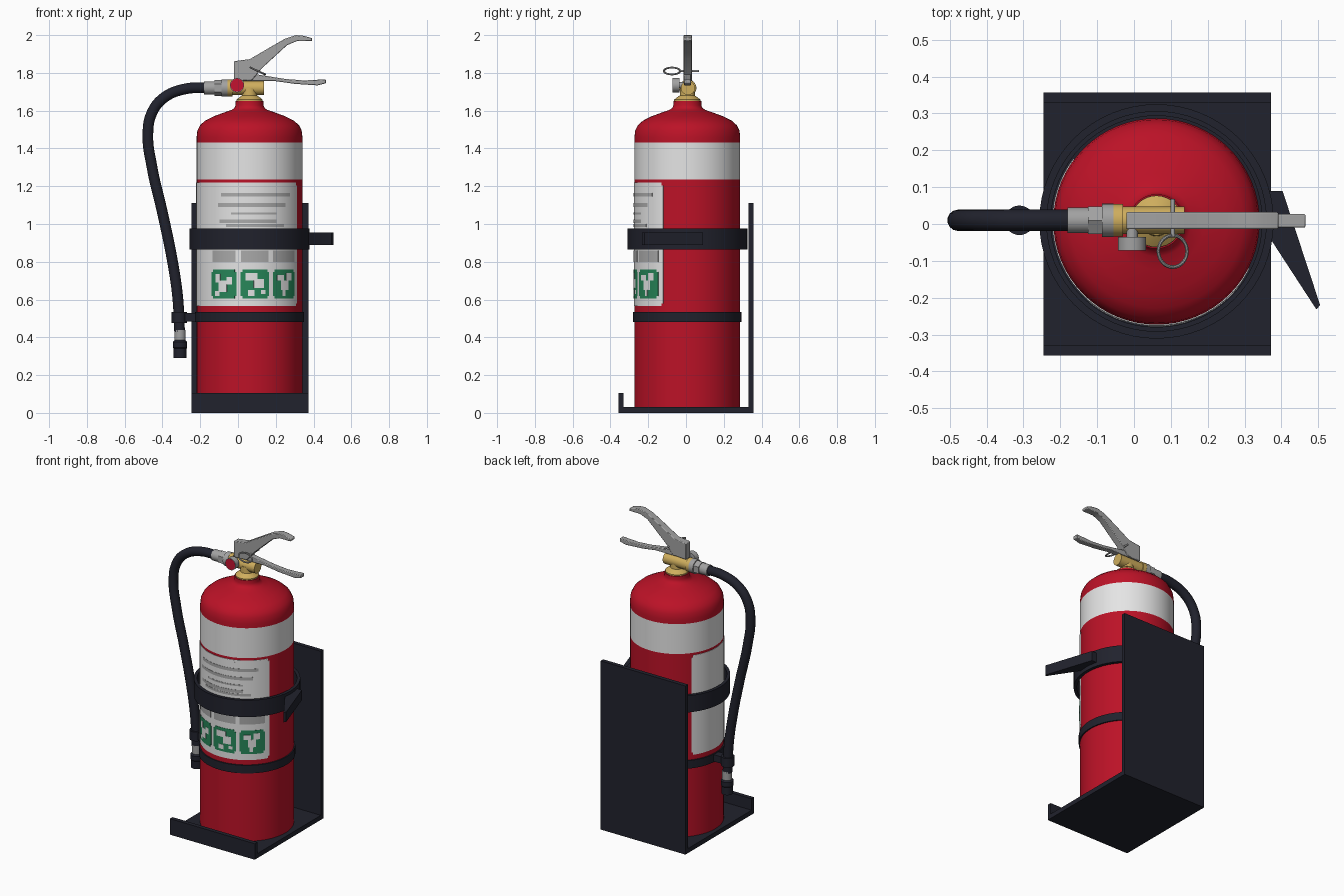
import bpy, bmesh, math
from mathutils import Matrix, Vector

if "Cube" in bpy.data.objects:
    bpy.data.objects.remove(bpy.data.objects["Cube"])

CX, CY = 0.061, 0.007          # cylinder axis


def mat(name, r, g, b):
    m = bpy.data.materials.new(name)
    m.diffuse_color = (r, g, b, 1)
    m.use_nodes = True
    m.node_tree.nodes["Principled BSDF"].inputs["Base Color"].default_value = m.diffuse_color
    return m


RED = mat("red_paint", 0.50, 0.006, 0.02)
WHITE = mat("white", 0.78, 0.78, 0.78)
DARK = mat("dark_rubber", 0.015, 0.016, 0.026)
BRASS = mat("brass", 0.62, 0.42, 0.11)
SILVER = mat("silver", 0.36, 0.36, 0.36)
GREY = mat("print_grey", 0.40, 0.40, 0.40)
GREEN = mat("green", 0.02, 0.24, 0.10)
GAUGE = mat("gauge_red", 0.55, 0.006, 0.03)


def finish(name, bm, mats, smooth=True, bevel=0):
    bmesh.ops.recalc_face_normals(bm, faces=bm.faces)
    me = bpy.data.meshes.new(name)
    bm.to_mesh(me)
    bm.free()
    ob = bpy.data.objects.new(name, me)
    bpy.context.collection.objects.link(ob)
    for m in mats:
        me.materials.append(m)
    if bevel:
        b = ob.modifiers.new("bevel", "BEVEL")
        b.width, b.segments, b.limit_method = bevel, 2, "ANGLE"
    if smooth:
        bpy.ops.object.select_all(action="DESELECT")
        ob.select_set(True)
        bpy.context.view_layer.objects.active = ob
        bpy.ops.object.shade_smooth_by_angle(angle=math.radians(35))
    return ob


def lathe(name, profile, mats, loc, axis="Z", seg=32, closed=False, rule=None):
    """Spin (radius, height) points round an axis through loc."""
    bm = bmesh.new()
    pts = profile + [profile[0]] if closed else profile
    vs = [bm.verts.new((r, 0, z)) for r, z in pts]
    es = [bm.edges.new(p) for p in zip(vs, vs[1:])]
    bmesh.ops.spin(bm, geom=vs + es, axis=(0, 0, 1), cent=(0, 0, 0),
                   angle=2 * math.pi, steps=seg, use_duplicate=False)
    bmesh.ops.remove_doubles(bm, verts=bm.verts, dist=1e-5)
    rot = {"Z": Matrix(), "X": Matrix.Rotation(math.pi / 2, 4, "Y"),
           "Y": Matrix.Rotation(-math.pi / 2, 4, "X")}[axis]
    if rule:
        for f in bm.faces:
            f.material_index = rule(f.calc_center_median())
    bm.transform(Matrix.Translation(loc) @ rot)
    return finish(name, bm, mats)


def rod(name, r, a, b, m, loc, axis="Z", seg=32):
    return lathe(name, [(0, a), (r, a), (r, b), (0, b)], [m], loc, axis, seg)


def box(name, lo, hi, m):
    bm = bmesh.new()
    bmesh.ops.create_cube(bm, size=1)
    lo, hi = Vector(lo), Vector(hi)
    bm.transform(Matrix.Translation((lo + hi) / 2) @ Matrix.Diagonal((*(hi - lo), 1)))
    return finish(name, bm, [m], False)


def slab(name, outline, vec, m, bevel=0):
    """Extrude a flat outline along vec."""
    bm = bmesh.new()
    f = bm.faces.new([bm.verts.new(p) for p in outline])
    g = bmesh.ops.extrude_face_region(bm, geom=[f])["geom"]
    bmesh.ops.translate(bm, vec=vec, verts=[v for v in g if isinstance(v, bmesh.types.BMVert)])
    return finish(name, bm, [m], True, bevel)


def patches(name, rects, r, m):
    """Thin curved plates on the cylinder: (angle0, angle1, z0, z1), degrees."""
    bm = bmesh.new()
    for a0, a1, z0, z1 in rects:
        n = max(2, int((a1 - a0) / 3))
        rings = []
        for i in range(n + 1):
            a = math.radians(a0 + (a1 - a0) * i / n)
            rings.append([bm.verts.new((CX + q * math.cos(a), CY + q * math.sin(a), z))
                          for q, z in ((0.2785, z0), (r, z0), (r, z1), (0.2785, z1))])
        for p, q in zip(rings, rings[1:]):
            for k in range(4):
                bm.faces.new((p[k], p[(k + 1) % 4], q[(k + 1) % 4], q[k]))
        bm.faces.new(rings[0])
        bm.faces.new(rings[-1])
    return finish(name, bm, [m])


# Wall bracket
box("bracket_base", (-0.246, -0.357, 0), (0.372, 0.357, 0.03), DARK)
box("bracket_front_lip", (-0.246, -0.357, 0.03), (0.372, -0.33, 0.105), DARK)
box("bracket_back_plate", (-0.246, 0.33, 0.03), (0.372, 0.357, 1.11), DARK)

# Cylinder with painted white band
lathe("cylinder", [(0, 0.03), (0.28, 0.03), (0.28, 1.235), (0.28, 1.432), (0.28, 1.46),
                   (0.276, 1.495), (0.262, 1.523), (0.235, 1.547), (0.19, 1.57),
                   (0.13, 1.592), (0.095, 1.604), (0.08, 1.614), (0.074, 1.628),
                   (0.074, 1.65), (0, 1.65)],
      [RED, WHITE], (CX, CY, 0), seg=64, rule=lambda c: int(1.235 < c.z < 1.432))

# Label with print bars and three pictogram panels
patches("label", [(145, 331, 0.565, 1.22), (143, 333, 0.58, 1.205)], 0.2825, WHITE)
patches("label_print", [(238, 319, 1.145, 1.165), (234, 312, 1.09, 1.11),
                        (250, 300, 1.05, 1.06), (236, 300, 1.005, 1.025),
                        (244, 310, 0.985, 1.0), (226, 255, 0.80, 0.86),
                        (261, 291, 0.80, 0.86), (296, 327, 0.80, 0.86)], 0.284, GREY)
starts = (225, 260.5, 296)
patches("pictogram_panels", [r for a in starts for r in
                             ((a, a + 31, 0.62, 0.745), (a + 2, a + 29, 0.605, 0.76))],
        0.284, GREEN)
shapes = [[(6, 12, 0.69, 0.735), (10, 20, 0.64, 0.70), (20, 26, 0.68, 0.72), (5, 11, 0.62, 0.645)],
          [(5, 18, 0.70, 0.74), (14, 25, 0.66, 0.71), (8, 15, 0.62, 0.65), (22, 27, 0.63, 0.65)],
          [(5, 14, 0.70, 0.73), (17, 25, 0.70, 0.74), (10, 20, 0.65, 0.70), (12, 16, 0.62, 0.65)]]
patches("pictogram_shapes", [(a + s[0], a + s[1], s[2], s[3])
                             for a, sh in zip(starts, shapes) for s in sh], 0.2855, WHITE)

# Straps and latch
lathe("lower_strap", [(0.279, 0.48), (0.288, 0.48), (0.288, 0.533), (0.279, 0.533)],
      [DARK], (CX, CY, 0), seg=64, closed=True)
lathe("clamp_ring", [(0.298, 0.865), (0.318, 0.865), (0.318, 0.975), (0.298, 0.975)],
      [DARK], (CX, CY, 0), seg=64, closed=True)
slab("clamp_latch", [(0.365, 0.09, 0.89), (0.403, 0.09, 0.89), (0.505, -0.22, 0.89),
                     (0.495, -0.232, 0.89), (0.37, -0.04, 0.89)], (0, 0, 0.065), DARK)

# Brass valve
lathe("valve_neck", [(0, 1.645), (0.07, 1.645), (0.07, 1.658), (0.055, 1.67), (0.04, 1.68),
                     (0.038, 1.72), (0, 1.72)], [BRASS], (CX, CY, 0))
rod("valve_body", 0.037, -0.05, 0.137, BRASS, (0, 0.01, 1.72), "X")
rod("valve_collar", 0.044, -0.056, -0.03, BRASS, (0, 0.01, 1.72), "X")

# Hose coupling
rod("coupling_sleeve", 0.035, -0.18, -0.12, SILVER, (0, 0.01, 1.72), "X")
rod("coupling_nut", 0.043, -0.125, -0.085, SILVER, (0, 0.01, 1.72), "X", 6)
rod("coupling_collar", 0.045, -0.087, -0.055, SILVER, (0, 0.01, 1.72), "X")

# Hose
cu = bpy.data.curves.new("hose", "CURVE")
cu.dimensions, cu.bevel_depth, cu.bevel_resolution = "3D", 0.029, 5
cu.resolution_u, cu.use_fill_caps = 10, True
path = [(-0.17, 1.722), (-0.28, 1.715), (-0.39, 1.67), (-0.455, 1.59), (-0.477, 1.48),
        (-0.455, 1.30), (-0.40, 1.06), (-0.35, 0.82), (-0.32, 0.62), (-0.309, 0.43)]
sp = cu.splines.new("BEZIER")
sp.bezier_points.add(len(path) - 1)
for p, (x, z) in zip(sp.bezier_points, path):
    p.co = (x, 0.01, z)
    p.handle_left_type = p.handle_right_type = "AUTO"
cu.materials.append(DARK)
hose = bpy.data.objects.new("hose", cu)
bpy.context.collection.objects.link(hose)
bpy.ops.object.select_all(action="DESELECT")
hose.select_set(True)
bpy.context.view_layer.objects.active = hose
bpy.ops.object.convert(target="MESH")
bpy.ops.object.shade_smooth_by_angle(angle=math.radians(40))

# Nozzle and hose clip
NX = (-0.307, 0.01, 0)
rod("nozzle_ferrule", 0.03, 0.37, 0.44, SILVER, NX)
lathe("nozzle", [(0, 0.29), (0.034, 0.29), (0.034, 0.34), (0.038, 0.345), (0.038, 0.375),
                 (0.03, 0.385), (0, 0.385)], [DARK], NX)
rod("hose_clip", 0.04, 0.475, 0.535, DARK, (-0.311, 0.01, 0))
box("hose_clip_arm", (-0.29, -0.015, 0.485), (-0.215, 0.035, 0.53), DARK)

# Pressure gauge
rod("gauge_stem", 0.016, -0.04, 0.0, SILVER, (-0.005, 0, 1.735), "Y")
lathe("gauge_case", [(0, -0.035), (0.038, -0.035), (0.038, -0.072), (0.034, -0.072),
                     (0.034, -0.068), (0, -0.068)], [SILVER], (-0.005, 0, 1.735), "Y")
rod("gauge_face", 0.0345, -0.0725, -0.066, GAUGE, (-0.005, 0, 1.735), "Y")

# Squeeze lever and carrying handle
lever = [(-0.021, 1.756), (-0.021, 1.862), (0.063, 1.873), (0.16, 1.93), (0.249, 1.981),
         (0.307, 2.0), (0.35, 1.996), (0.392, 1.984), (0.392, 1.968), (0.312, 1.968),
         (0.26, 1.947), (0.185, 1.878), (0.127, 1.825), (0.074, 1.761)]
slab("squeeze_lever", [(x, -0.014, z) for x, z in lever], (0, 0.046, 0), SILVER, 0.004)
handle = [(0.0, 1.757), (0.05, 1.80), (0.13, 1.787), (0.25, 1.768), (0.35, 1.76),
          (0.465, 1.766), (0.465, 1.745), (0.42, 1.734), (0.3, 1.742), (0.2, 1.756)]
slab("carry_handle", [(x, -0.01, z) for x, z in handle], (0, 0.037, 0), SILVER, 0.004)

# Safety pin and its tilted ring
rod("safety_pin", 0.006, -0.035, 0.068, SILVER, (0.105, 0, 1.81), "Y", 12)
ring = lathe("pin_ring", [(0.043 + 0.005 * math.cos(k * math.pi / 4),
                           0.005 * math.sin(k * math.pi / 4)) for k in range(8)],
             [SILVER], (0, 0, 0), seg=32, closed=True)
ring.location = (0.105, -0.074, 1.81)
ring.rotation_euler = (0, math.radians(25), 0)
